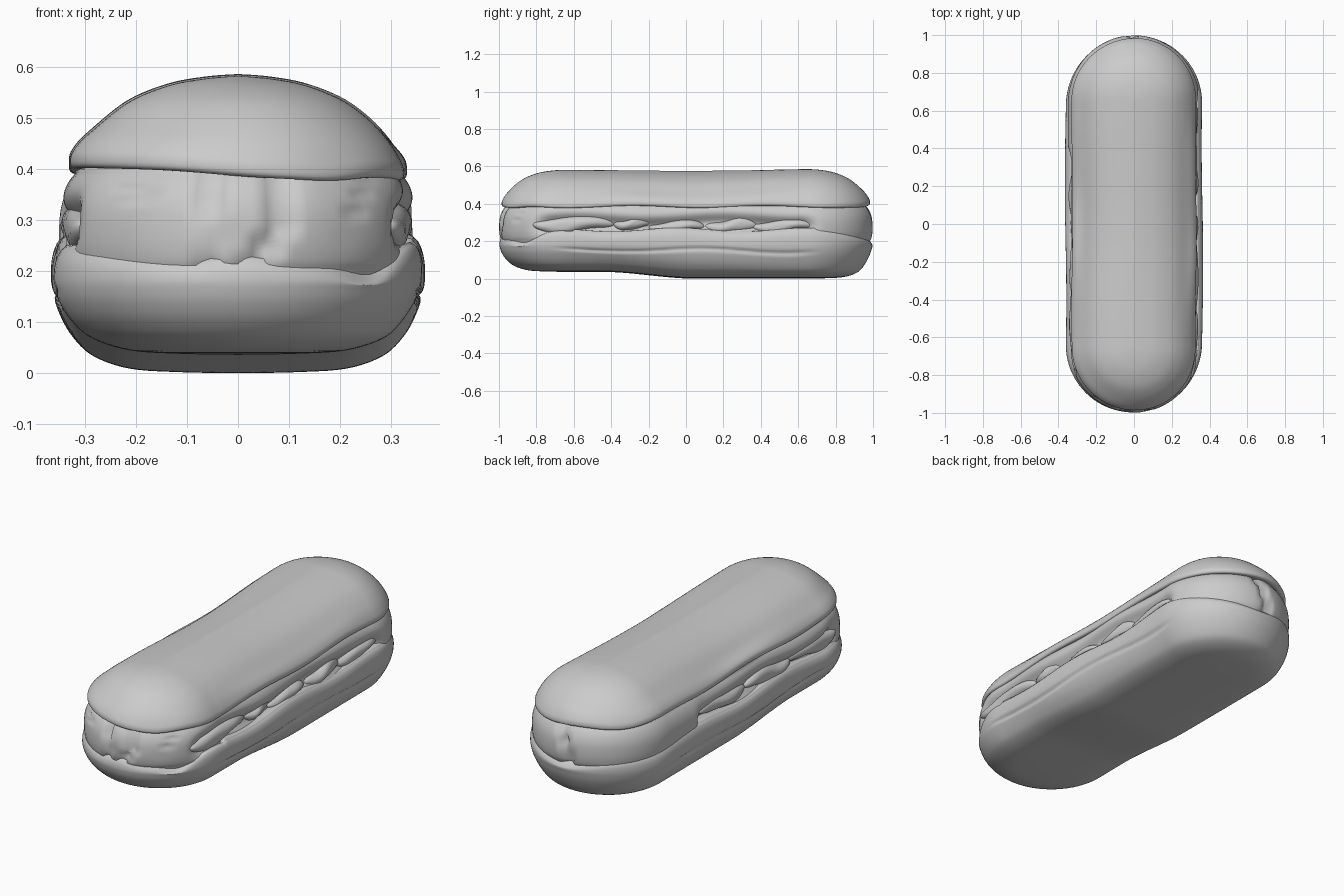
import bpy, bmesh, math
from mathutils import Vector

if "Cube" in bpy.data.objects:
    bpy.data.objects.remove(bpy.data.objects["Cube"])

grey = bpy.data.materials.new("plain grey")
grey.use_nodes = True
grey.diffuse_color = (0.6, 0.6, 0.6, 1)
grey.node_tree.nodes["Principled BSDF"].inputs["Base Color"].default_value = (0.6, 0.6, 0.6, 1)


def bump(v, centre, width):
    return math.exp(-((v - centre) / width) ** 2)


def step(a, b, v):
    t = min(1, max(0, (v - a) / (b - a)))
    return t * t * (3 - 2 * t)


def finish(name, bm):
    bmesh.ops.recalc_face_normals(bm, faces=bm.faces)
    mesh = bpy.data.meshes.new(name)
    bm.to_mesh(mesh)
    bm.free()
    mesh.materials.append(grey)
    mesh.shade_smooth()
    obj = bpy.data.objects.new(name, mesh)
    bpy.context.collection.objects.link(obj)
    return obj


def refine(profile, n=5):
    """Smooth curve through the profile points."""
    pts = [Vector(p) for p in profile]
    out = []
    for i in range(len(pts) - 1):
        a, b, c, d = pts[max(i - 1, 0)], pts[i], pts[i + 1], pts[min(i + 2, len(pts) - 1)]
        for k in range(n):
            t = k / n
            out.append(0.5 * (2 * b + (c - a) * t + (2 * a - 5 * b + 4 * c - d) * t * t
                              + (3 * b - a - 3 * c + d) * t ** 3))
    return out + [pts[-1]]


def outline(radius, half_len, arc=40, side=100):
    """Rounded-end plan shape: centre line y, and outward normal."""
    s = half_len - radius
    pts = [(s, i * math.pi / arc) for i in range(arc)]
    pts += [(s - 2 * s * i / side, math.pi) for i in range(side)]
    pts += [(-s, math.pi + i * math.pi / arc) for i in range(arc)]
    pts += [(-s + 2 * s * i / side, 0) for i in range(side)]
    return [(y, math.cos(a), math.sin(a)) for y, a in pts]


def loft(name, radius, half_len, profile, shape):
    """Stack plan rings given as (inset, height), then sculpt with shape()."""
    bm = bmesh.new()
    rings = []
    for inset, z in refine(profile):
        ring = []
        r = max(radius - inset, 0)
        for cy, nx, ny in outline(radius, half_len):
            x, y = r * nx, cy + r * ny
            push, dz = shape(x, y, z, nx, ny, inset)
            ring.append(bm.verts.new((x + push * nx, y + push * ny, z + dz)))
        rings.append(ring)
    n = len(rings[0])
    for a, b in zip(rings, rings[1:]):
        for i in range(n):
            bm.faces.new((a[i], a[(i + 1) % n], b[(i + 1) % n], b[i]))
    bmesh.ops.remove_doubles(bm, verts=bm.verts, dist=0.0002)
    return finish(name, bm)


# Lower bun: raised underside at the front, wandering top seam, shallow side crease
def bun_shape(x, y, z, nx, ny, inset):
    side = abs(nx) ** 2
    edge = step(0.15, 0.26, z)
    dz = 0.036 * (1 - step(-0.45, 0.05, y)) * (1 - step(0, 0.22, z))
    dz += edge * (-0.04 * (1 - side) + 0.01 * math.sin(9 * y + 2 * nx))
    if y < -0.6:
        dz += edge * (0.02 * bump(x, 0.02, 0.1) - 0.045 * bump(x, 0.27, 0.06))
    else:
        dz -= edge * 0.02 * bump(x, 0, 0.15) * step(0.6, 0.9, y)
    crease = 0.148 + 0.012 * math.sin(7 * y + nx)
    push = -0.009 * bump(z, crease, 0.009) * side * (1 - step(0.55, 0.75, abs(y)))
    push += 0.004 * math.sin(5 * y + 3 * x + 8 * z) * step(0.02, 0.1, z) - 0.003
    return push, dz


loft("lower_bun", 0.365, 0.999, [
    (0.365, 0), (0.25, 0.002), (0.15, 0.009), (0.08, 0.033), (0.042, 0.07), (0.015, 0.12),
    (0.002, 0.165), (0, 0.205), (0.005, 0.235), (0.018, 0.255), (0.045, 0.262), (0.2, 0.25),
], bun_shape)


# Upper crust: closed round the ends with fold creases, split open along the sides
def crust_shape(x, y, z, nx, ny, inset):
    right = nx > 0
    a, b = (-0.84, 0.72) if right else (-0.82, 0.42)
    slit = step(a, a + 0.1, y) * (1 - step(b - 0.1, b, y)) * step(0.3, 0.8, abs(nx))
    mid = 0.285 + 0.012 * math.sin(8 * y + (0 if right else 2))
    push = -0.05 * slit * bump(z, mid, 0.045) - 0.012 * abs(nx) ** 2
    push += 0.006 * math.sin(11 * y + 5 * nx) * slit
    if ny < -0.5:      # front folds
        push -= 0.04 * bump(x, -0.048 + 0.008 * math.sin(30 * z), 0.012)
        push -= 0.035 * bump(x, 0.085 - 0.7 * max(0, 0.29 - z), 0.016)
        push -= 0.012 * bump(x, 0.24 + 0.35 * (z - 0.33), 0.007) * bump(z, 0.33, 0.05)
        for s in (-1, 1):   # small notched fold
            push -= 0.010 * bump(x, -0.2 + s * 0.55 * (z - 0.32), 0.006) * bump(z, 0.35, 0.027)
    if ny > 0.5:       # single back fold
        push -= 0.04 * bump(x, 0.02 * math.sin(20 * z), 0.015)
    return push, 0


loft("upper_crust", 0.362, 0.999, [
    (0.2, 0.17), (0.04, 0.18), (0.012, 0.205), (0.002, 0.24), (0, 0.285), (0.004, 0.325),
    (0.016, 0.36), (0.035, 0.388), (0.06, 0.405), (0.2, 0.41),
], crust_shape)


# Cream showing through the side splits
def cream(name, x, y, z, sx, sy, sz):
    bm = bmesh.new()
    bmesh.ops.create_uvsphere(bm, u_segments=32, v_segments=20, radius=1)
    for v in bm.verts:
        p = v.co
        ripple = 1 + 0.12 * math.sin(4 * p.y + 11 * y) * math.cos(3 * p.z)
        v.co = (x + sx * p.x * ripple, y + sy * p.y, z + sz * p.z * ripple + 0.012 * math.sin(3 * p.y))
    finish(name, bm)


for i, (y, length, z, height) in enumerate([
        (-0.6, 0.22, 0.29, 0.042), (-0.29, 0.1, 0.295, 0.035), (-0.05, 0.15, 0.275, 0.035),
        (0.24, 0.14, 0.28, 0.04), (0.52, 0.17, 0.28, 0.035)]):
    cream(f"cream_left_{i + 1}", 0.296, y, z, 0.042, length, height)
for i, (y, length, z, height) in enumerate([
        (-0.58, 0.2, 0.29, 0.042), (-0.22, 0.19, 0.285, 0.04), (0.15, 0.19, 0.29, 0.04)]):
    cream(f"cream_right_{i + 1}", -0.3, y, z, 0.042, length, height)


# Icing cap: low dome with a wavy overhanging lip and a slight waist
def icing_shape(x, y, z, nx, ny, inset):
    lip = 1 - step(0.41, 0.5, z)
    dz = lip * (0.006 * math.sin(9 * y + 4 * nx) - 0.02 * x)
    if y < -0.6:
        dz -= lip * 0.012 * bump(x, 0.2, 0.08)
    dz -= (1 - lip) * bump(y, 0, 0.4) * (0.006 + 0.02 * abs(x) / 0.33)
    dz += 0.004 * (1 - lip) * step(0.3, 0.7, y)
    return 0.003 * math.sin(6 * y + 2 * nx) * step(0, 0.2, 0.33 - inset), dz


loft("icing", 0.328, 0.985, [
    (0.25, 0.405), (0.06, 0.398), (0.02, 0.39), (0.004, 0.393), (0, 0.406), (0.006, 0.426),
    (0.03, 0.46), (0.08, 0.507), (0.13, 0.54), (0.2, 0.566), (0.27, 0.578), (0.328, 0.582),
], icing_shape)
